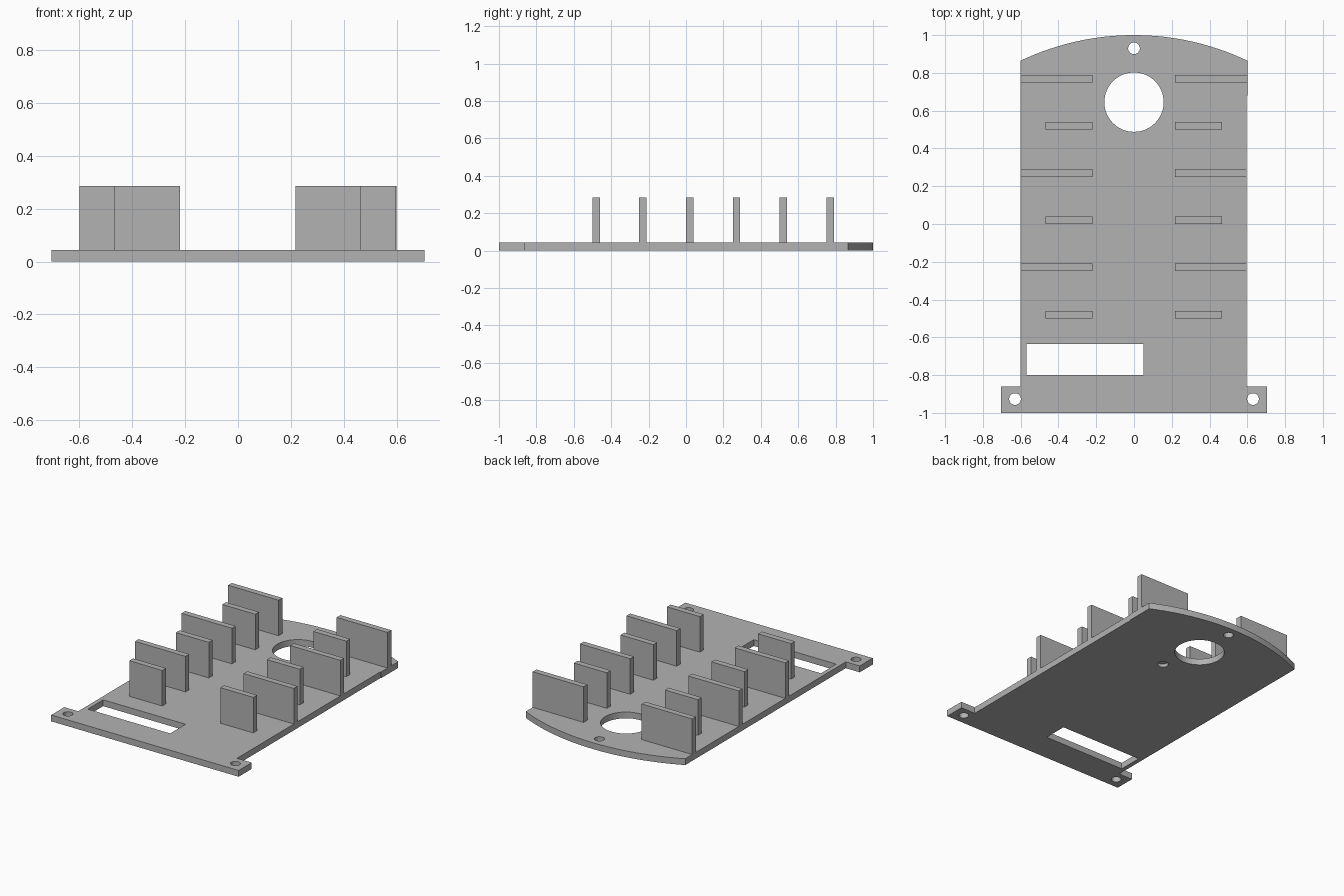
import bpy
import bmesh
from math import sqrt

cube = bpy.data.objects.get("Cube")
if cube:
    bpy.data.objects.remove(cube, do_unlink=True)

grey = bpy.data.materials.new("plain grey")
grey.use_nodes = True
colour = (0.45, 0.45, 0.45, 1)
grey.diffuse_color = colour
grey.node_tree.nodes["Principled BSDF"].inputs["Base Color"].default_value = colour

THICK = 0.043   # base plate thickness
TOP = 0.285     # top of the fins


def prism(name, outline, z0, z1):
    """Extrude a closed outline from z0 to z1."""
    bm = bmesh.new()
    face = bm.faces.new([bm.verts.new((x, y, z0)) for x, y in outline])
    ext = bmesh.ops.extrude_face_region(bm, geom=[face])
    for v in ext["geom"]:
        if isinstance(v, bmesh.types.BMVert):
            v.co.z = z1
    bmesh.ops.recalc_face_normals(bm, faces=bm.faces)
    mesh = bpy.data.meshes.new(name)
    bm.to_mesh(mesh)
    bm.free()
    mesh.materials.append(grey)
    obj = bpy.data.objects.new(name, mesh)
    bpy.context.collection.objects.link(obj)
    return obj


def box(name, x0, x1, y0, y1, z0, z1):
    return prism(name, [(x0, y0), (x1, y0), (x1, y1), (x0, y1)], z0, z1)


def cut(target, cutter):
    """Subtract the cutter, then discard it."""
    cutter.hide_render = True
    mod = target.modifiers.new("cut", "BOOLEAN")
    mod.operation = "DIFFERENCE"
    mod.solver = "EXACT"
    mod.object = cutter
    bpy.context.view_layer.objects.active = target
    bpy.ops.object.modifier_apply(modifier=mod.name)
    bpy.data.objects.remove(cutter, do_unlink=True)


def drill(target, x, y, radius, sides, z0=-0.1, z1=0.1):
    bpy.ops.mesh.primitive_cylinder_add(
        vertices=sides, radius=radius, depth=z1 - z0, location=(x, y, (z0 + z1) / 2))
    cut(target, bpy.context.object)


# Base plate: front tabs, a tiny step on the left edge, rounded back
R = 1.40
steps = 32
arc = []
for i in range(steps + 1):
    x = 0.6 - 1.2 * i / steps
    arc.append((x, 1 - R + sqrt(R * R - x * x)))
outline = [(-0.705, -1), (0.705, -1), (0.705, -0.86), (0.595, -0.86),
           (0.595, 0.68), (0.6, 0.68)] + arc + [(-0.6, -0.86), (-0.705, -0.86)]
plate = prism("base_plate", outline, 0, THICK)

# Cable slot, large opening and screw holes
cut(plate, box("slot_cutter", -0.57, 0.05, -0.80, -0.635, -0.1, 0.1))
drill(plate, 0, 0.645, 0.157, 64)
for x, y in [(0, 0.93), (-0.63, -0.927), (0.63, -0.927)]:
    drill(plate, x, y, 0.031, 32)

# Blind hole in the underside
drill(plate, 0.08, 0.38, 0.034, 32, -0.1, 0.022)

# Two rows of fins, alternately long and short
for i in range(6):
    y = 0.77 - 0.25 * i
    kind = "short" if i % 2 else "long"
    left_end = 0.465 if i % 2 else (0.6 if i == 0 else 0.595)
    right_end = -0.468 if i % 2 else -0.6
    box(f"{kind}_fin_left_{i + 1}", 0.217, left_end, y - 0.02, y + 0.02, THICK, TOP)
    box(f"{kind}_fin_right_{i + 1}", right_end, -0.22, y - 0.02, y + 0.02, THICK, TOP)
